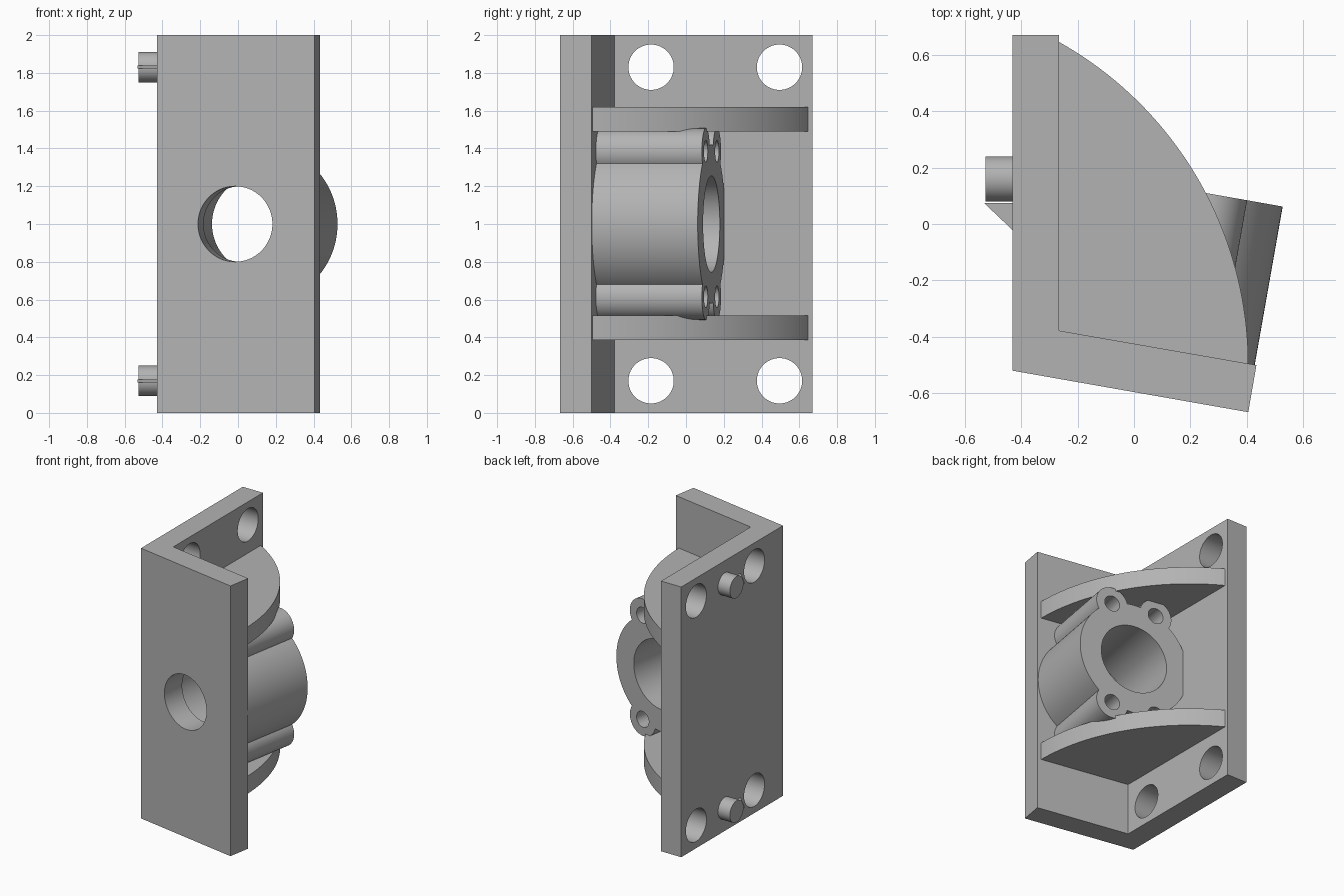
import bpy, bmesh
from math import radians, sin, cos, asin
from mathutils import Vector

if "Cube" in bpy.data.objects:
    bpy.data.objects.remove(bpy.data.objects["Cube"], do_unlink=True)

grey = bpy.data.materials.new("plain grey")
grey.use_nodes = True
colour = (0.45, 0.45, 0.45, 1)
grey.diffuse_color = colour
grey.node_tree.nodes["Principled BSDF"].inputs["Base Color"].default_value = colour


def finish(name, bm):
    bmesh.ops.recalc_face_normals(bm, faces=bm.faces)
    mesh = bpy.data.meshes.new(name)
    bm.to_mesh(mesh)
    bm.free()
    mesh.materials.append(grey)
    ob = bpy.data.objects.new(name, mesh)
    bpy.context.collection.objects.link(ob)
    return ob


def prism(name, outline, z0, z1):
    """Extrude an xy outline upwards from z0 to z1."""
    bm = bmesh.new()
    face = bm.faces.new([bm.verts.new((x, y, z0)) for x, y in outline])
    top = bmesh.ops.extrude_face_region(bm, geom=[face])["geom"]
    verts = [g for g in top if isinstance(g, bmesh.types.BMVert)]
    bmesh.ops.translate(bm, verts=verts, vec=(0, 0, z1 - z0))
    return finish(name, bm)


def rod(name, start, axis, radius, length, sides=96):
    """Cylinder that begins at start and runs along axis."""
    bm = bmesh.new()
    bmesh.ops.create_cone(bm, cap_ends=True, segments=sides, radius1=radius,
                          radius2=radius, depth=length)
    bmesh.ops.translate(bm, verts=bm.verts, vec=(0, 0, length / 2))
    bmesh.ops.transform(bm, verts=bm.verts,
                        matrix=axis.to_track_quat('Z', 'Y').to_matrix().to_4x4())
    bmesh.ops.translate(bm, verts=bm.verts, vec=start)
    return finish(name, bm)


def combine(target, tools, operation):
    """Boolean the tools into the target and remove them."""
    bpy.context.view_layer.objects.active = target
    for tool in tools:
        mod = target.modifiers.new("cut", 'BOOLEAN')
        mod.operation, mod.object, mod.solver = operation, tool, 'EXACT'
        bpy.ops.object.modifier_apply(modifier=mod.name)
        bpy.data.objects.remove(tool, do_unlink=True)


def smooth(ob):
    bpy.ops.object.select_all(action='DESELECT')
    ob.select_set(True)
    bpy.context.view_layer.objects.active = ob
    bpy.ops.object.shade_smooth_by_angle(angle=radians(30))


# Tilted frame of the front plate
tilt = radians(10)
along = Vector((cos(tilt), -sin(tilt), 0))
inward = Vector((sin(tilt), cos(tilt), 0))
up = Vector((0, 0, 1))
bore_front = Vector((-0.015, -0.593, 1))
boss_start = bore_front + inward * 0.169
boss_length = 0.57

# Angle bracket: side plate and tilted front plate
bracket = prism("angle_bracket", [(-0.43, -0.52), (0.405, -0.667), (0.434, -0.50),
                                  (-0.265, -0.378), (-0.265, 0.67), (-0.43, 0.67)], 0, 2)
cutters = [rod("bolt_cutter", Vector((-0.6, y, z)), Vector((1, 0, 0)), 0.12, 0.6)
           for y in (-0.185, 0.495) for z in (0.17, 1.83)]
cutters.append(rod("port_cutter", bore_front - inward * 0.1, inward, 0.2, 0.4))
combine(bracket, cutters, 'DIFFERENCE')
smooth(bracket)

# Motor boss with four screw lugs, bored out
lug_spots = [along * a + up * z for a in (-0.17, 0.17) for z in (-0.385, 0.385)]
boss = rod("round_boss", boss_start, inward, 0.42, boss_length, 128)
combine(boss, [rod("screw_lug", boss_start + s, inward, 0.122, boss_length, 64)
               for s in lug_spots], 'UNION')
cutters = [rod("screw_cutter", boss_start + s + inward * 0.15, inward, 0.058, 0.6, 48)
           for s in lug_spots]
cutters.append(rod("bore_cutter", boss_start - inward * 0.1, inward, 0.255, 0.9))
combine(boss, cutters, 'DIFFERENCE')
smooth(boss)

# Curved ribs above and below the boss
radius, centre = 1.313, Vector((-0.908, -0.5))
end = asin(1.145 / radius)
arc = [(centre.x + radius * cos(end * i / 40), centre.y + radius * sin(end * i / 40))
       for i in range(41)]
for name, z in (("lower_rib", 0.385), ("upper_rib", 1.49)):
    smooth(prism(name, arc + [(-0.265, -0.378)], z, z + 0.13))

# Locating pegs, each with a thin gusset
for name, z in (("lower", 0.17), ("upper", 1.83)):
    smooth(rod(name + "_peg", Vector((-0.43, 0.16, z)), Vector((-1, 0, 0)), 0.08, 0.097, 64))
    prism(name + "_peg_gusset", [(-0.43, 0.075), (-0.532, 0.075), (-0.43, -0.022)],
          z - 0.008, z + 0.008)
